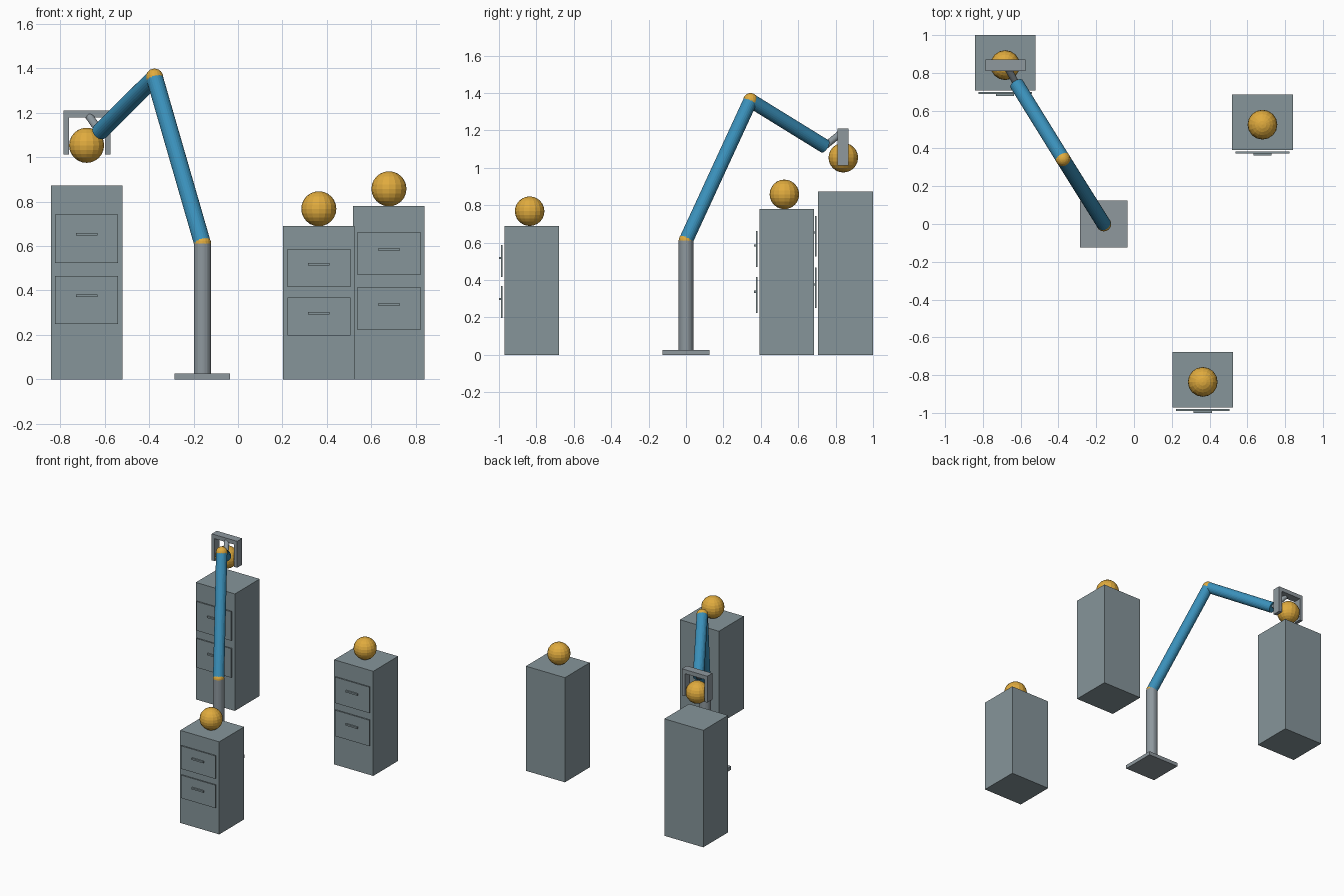
import bpy, bmesh
from mathutils import Vector

if "Cube" in bpy.data.objects:
    bpy.data.objects.remove(bpy.data.objects["Cube"])


def material(name, hex_code):
    def lin(c):
        c /= 255
        return c / 12.92 if c <= 0.04045 else ((c + 0.055) / 1.055) ** 2.4
    m = bpy.data.materials.new(name)
    m.diffuse_color = [lin(int(hex_code[i:i + 2], 16)) for i in (0, 2, 4)] + [1]
    m.use_nodes = True
    m.node_tree.nodes["Principled BSDF"].inputs["Base Color"].default_value = m.diffuse_color
    return m


CABINET = material("cabinet_grey", "86959A")
METAL = material("metal_grey", "8E989E")
BLUE = material("arm_blue", "3A90BA")
GOLD = material("gold", "E0AB3E")


def finish(name, bm, mat):
    me = bpy.data.meshes.new(name)
    bm.to_mesh(me)
    bm.free()
    me.materials.append(mat)
    ob = bpy.data.objects.new(name, me)
    bpy.context.collection.objects.link(ob)
    return ob


def box(name, lo, hi, mat):
    bm = bmesh.new()
    bmesh.ops.create_cube(bm, size=1)
    lo, hi = Vector(lo), Vector(hi)
    bmesh.ops.scale(bm, vec=hi - lo, verts=bm.verts)
    bmesh.ops.translate(bm, vec=(lo + hi) / 2, verts=bm.verts)
    return finish(name, bm, mat)


def ball(name, centre, r, mat):
    bm = bmesh.new()
    bmesh.ops.create_uvsphere(bm, u_segments=16, v_segments=12, radius=r)
    bmesh.ops.translate(bm, vec=centre, verts=bm.verts)
    return finish(name, bm, mat)


def rod(name, a, b, r, mat):
    a, b = Vector(a), Vector(b)
    bm = bmesh.new()
    bmesh.ops.create_cone(bm, cap_ends=True, segments=24, radius1=r, radius2=r,
                          depth=(b - a).length)
    ob = finish(name, bm, mat)
    ob.location = (a + b) / 2
    ob.rotation_mode = 'QUATERNION'
    ob.rotation_quaternion = (b - a).to_track_quat('Z', 'Y')
    return ob


# Filing cabinets: centre x, front y, height
for label, cx, fy, h in (("left", -0.682, 0.707, 0.872),
                         ("right", 0.68, 0.392, 0.78),
                         ("front", 0.364, -0.971, 0.69)):
    box(label + "_cabinet", (cx - 0.161, fy, 0), (cx + 0.161, fy + 0.293, h), CABINET)
    # Drawer fronts and handles, spaced in proportion to the height
    for n, z0, z1, zh in (("upper", 0.602, 0.85, 0.75), ("lower", 0.286, 0.534, 0.432)):
        box(f"{label}_{n}_drawer", (cx - 0.142, fy - 0.018, z0 * h),
            (cx + 0.142, fy - 0.009, z1 * h), CABINET)
        box(f"{label}_{n}_handle", (cx - 0.048, fy - 0.029, zh * h - 0.006),
            (cx + 0.048, fy - 0.018, zh * h + 0.006), CABINET)

# Balls, two resting on cabinets and one in the gripper
ball("right_ball", (0.68, 0.526, 0.858), 0.079, GOLD)
ball("front_ball", (0.364, -0.836, 0.768), 0.079, GOLD)
ball("held_ball", (-0.682, 0.841, 1.054), 0.079, GOLD)

# Robot arm
shoulder = (-0.16, 0, 0.612)
elbow = (-0.376, 0.345, 1.36)
wrist = (-0.622, 0.742, 1.115)
box("base_plate", (-0.285, -0.125, 0), (-0.035, 0.125, 0.027), METAL)
rod("column", (-0.16, 0, 0.027), shoulder, 0.039, METAL)
ball("shoulder_joint", shoulder, 0.039, GOLD)
rod("upper_arm", shoulder, elbow, 0.038, BLUE)
ball("elbow_joint", elbow, 0.0395, GOLD)
rod("forearm", elbow, wrist, 0.038, BLUE)
rod("wrist_rod", wrist, (-0.672, 0.83, 1.187), 0.018, METAL)

# Gripper
box("gripper_bar", (-0.785, 0.811, 1.18), (-0.575, 0.87, 1.21), METAL)
for side, x in (("left", -0.785), ("right", -0.599)):
    box(side + "_finger", (x, 0.811, 1.013), (x + 0.024, 0.87, 1.18), METAL)
